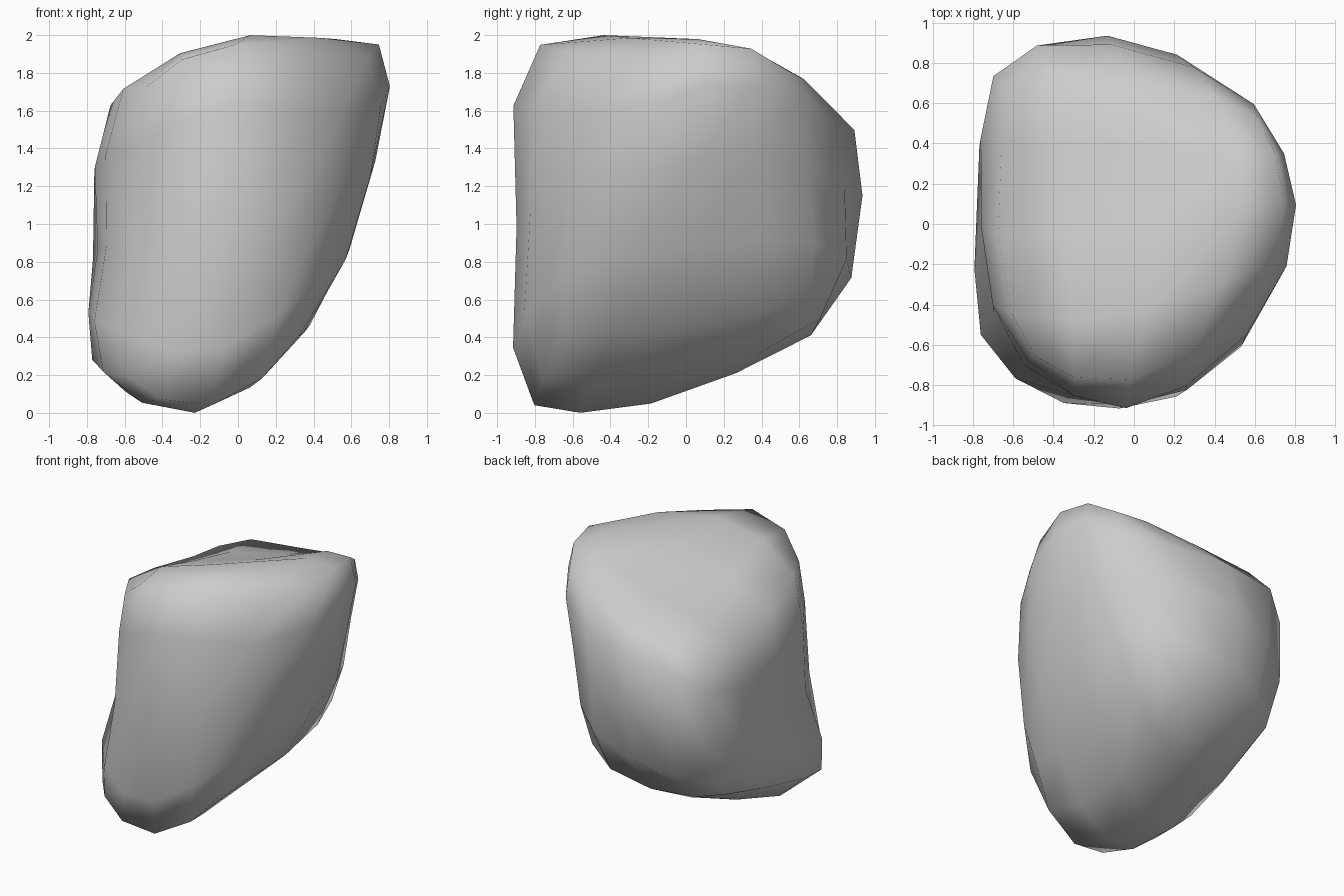
import bpy
from math import sin, cos, pi, radians, exp
from mathutils import Vector

if "Cube" in bpy.data.objects:
    bpy.data.objects.remove(bpy.data.objects["Cube"])

# Rough block: eight corners, bit order x, y, z
CORNERS = [(-.65, -.75, .15), (.3, -.7, .35), (-.6, .5, .4), (.4, .7, .7),
           (-.5, -.65, 1.75), (.55, -.55, 1.9), (-.6, .6, 1.45), (.6, .55, 1.8)]
FACES = [(0, 2, 3, 1), (4, 5, 7, 6), (0, 1, 5, 4), (2, 6, 7, 3), (0, 4, 6, 2), (1, 3, 7, 5)]
middle = Vector((0, 0, 1.05))
mesh = bpy.data.meshes.new("rock")
mesh.from_pydata([middle + (Vector(p) - middle) * 1.5 for p in CORNERS], [], FACES)
rock = bpy.data.objects.new("rock", mesh)
bpy.context.collection.objects.link(rock)
bpy.context.view_layer.objects.active = rock
rock.select_set(True)

# Round the block
sub = rock.modifiers.new("rounding", 'SUBSURF')
sub.levels = sub.render_levels = 2
bpy.ops.object.modifier_apply(modifier=sub.name)
mesh = rock.data

# Profiles of the stone
front = [(-.22, 0), (.1, .16), (.33, .4), (.53, .73), (.67, 1.1), (.79, 1.61),
         (.75, 1.95), (.33, 2), (-.15, 1.95), (-.48, 1.82), (-.69, 1.6),
         (-.73, 1.35), (-.79, .63), (-.77, .27), (-.56, .08)]
side = [(-.8, .04), (-.935, .42), (-.92, 1.6), (-.77, 1.95), (-.3, 2), (.2, 1.95),
        (.53, 1.82), (.79, 1.64), (.93, 1.37), (.935, 1.05), (.88, .73), (.74, .5),
        (.5, .32), (.12, .16), (-.4, 0)]
plan = [(-.2, .935), (.1, .89), (.4, .75), (.65, .52), (.79, .19), (.76, -.2),
        (.55, -.58), (.23, -.85), (-.19, -.935), (-.55, -.8), (-.77, -.53),
        (-.79, -.15), (-.73, .53), (-.68, .75), (-.48, .89)]
front_right = [(-.76, 1.54), (-.26, 1.74), (.05, 1.8), (.57, 1.75), (.81, 1.68),
               (.83, 1.4), (.66, .74), (.56, .56), (-.08, .01), (-.28, -.09),
               (-.64, -.19), (-.89, -.02), (-.93, .24), (-.92, .5)]
back_left = [(-.73, 1.88), (-.44, 1.97), (.19, 2.03), (.57, 1.99), (.76, 1.74),
             (.81, 1.52), (.94, .24), (.66, .05), (.11, .03), (-.12, .06),
             (-.5, .22), (-.68, .48), (-.83, 1.37), (-.81, 1.61)]
below = [(-.45, 2.04), (-.13, 2.01), (.39, 1.81), (.89, 1.53), (1.01, 1.27),
         (1, .74), (.86, .45), (.44, -.03), (-.02, -.34), (-.34, -.31),
         (-.67, .23), (-.79, 1.1), (-.79, 1.29), (-.65, 1.83)]


def planes(outline, azimuth, elevation, count=28):
    """Tangent planes (normal, distance) around a profile seen from one side."""
    a, e = radians(azimuth), radians(elevation)
    right = Vector((cos(a), sin(a), 0))
    up = Vector((-sin(a) * sin(e), cos(a) * sin(e), cos(e)))
    result = []
    for i in range(count):
        t = 2 * pi * i / count
        reach = max(cos(t) * u + sin(t) * v for u, v in outline)
        result.append((right * cos(t) + up * sin(t), reach))
    return result


tangents = (planes(front_right, 35, 25) + planes(back_left, 215, 25) + planes(below, 145, -25)
            + planes(plan, 0, 90) + planes(side, 90, 0) + planes(front, 0, 0))

# Sculpt: soft grabs, wide to narrow, until the stone touches every tangent plane
points = [v.co.copy() for v in mesh.vertices]
for radius, rounds in ((1.2, 25), (.8, 25), (.6, 25), (.45, 20)):
    for _ in range(rounds):
        for normal, reach in tangents:
            tip = max(points, key=normal.dot).copy()
            pull = normal * ((reach - normal.dot(tip)) * .35)
            for p in points:
                p += pull * exp(-(p - tip).length_squared / radius ** 2)
for v, p in zip(mesh.vertices, points):
    v.co = p
mesh.update()

bpy.ops.object.shade_smooth()
